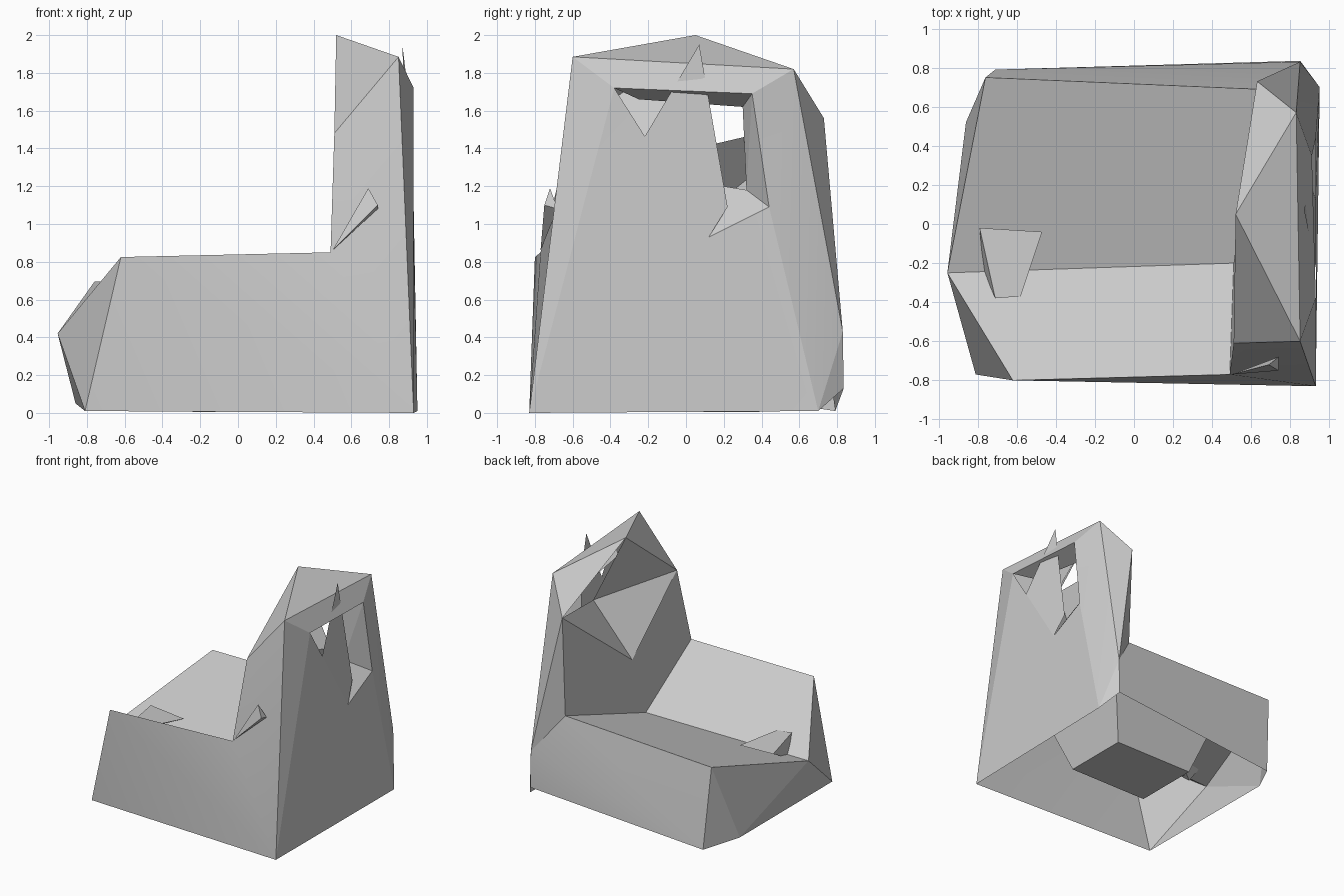
import bpy, bmesh, math

old = bpy.data.objects.get("Cube")
if old:
    bpy.data.objects.remove(old, do_unlink=True)

grey = bpy.data.materials.new("plain grey")
grey.use_nodes = True
colour = (0.6, 0.6, 0.6, 1)
grey.diffuse_color = colour
grey.node_tree.nodes["Principled BSDF"].inputs["Base Color"].default_value = colour


def finish(bm, name):
    """Turn a bmesh into a finished grey object."""
    bmesh.ops.recalc_face_normals(bm, faces=bm.faces[:])
    mesh = bpy.data.meshes.new(name)
    bm.to_mesh(mesh)
    bm.free()
    mesh.materials.append(grey)
    obj = bpy.data.objects.new(name, mesh)
    bpy.context.collection.objects.link(obj)
    bpy.ops.object.select_all(action='DESELECT')
    obj.select_set(True)
    bpy.context.view_layer.objects.active = obj
    bpy.ops.object.shade_smooth_by_angle(angle=math.radians(12))
    return obj


def panels(name, points, faces):
    """Build faceted panels between named corner points."""
    bm = bmesh.new()
    verts = {key: bm.verts.new(co) for key, co in points.items()}
    for face in faces:
        bm.faces.new([verts[key] for key in face.split()])
    return finish(bm, name)


def hull(name, corners):
    """Build a small solid as the hull of a few corners."""
    bm = bmesh.new()
    for co in corners:
        bm.verts.new(co)
    bmesh.ops.convex_hull(bm, input=bm.verts[:])
    return finish(bm, name)


# Corners of the low base
base = dict(
    foot_front_right=(-.81, -.77, .01), foot_front_left=(.93, -.83, 0),
    foot_back_left=(.95, .7, .01), heel_back_left=(.85, .835, .13),
    foot_back_right=(-.71, .79, .01), foot_side=(-.86, .52, .05),
    rim_front_right=(-.62, -.8, .825), rim_front_left=(.49, -.77, .85),
    side_peak=(-.955, -.25, .42), valley_left=(.51, -.2, .45),
    rim_back_right=(-.76, .75, .695), rim_back_left=(.63, .69, .73),
    hip_back=(.85, .83, .43),
)

# Corners of the tall side tower and its dented inner wall
tower = dict(
    top_front=(.85, -.6, 1.885), shoulder=(.51, -.61, 1.48),
    apex=(.52, .05, 2), top_back=(.83, .57, 1.82), top_inner=(.63, .73, 1.56),
    dent_low=(.53, -.05, .94), dent_mid=(.55, -.35, 1.25), dent_deep=(.82, .05, 1.4),
)

# Corners of the window in the outer wall, with its inner lip
window = dict(
    win_front=(.93, -.38, 1.72), win_back=(.91, .35, 1.69),
    win_side=(.93, .44, 1.09), win_low=(.93, .12, .93),
    lip_front=(.8, -.25, 1.66), lip_back=(.75, .3, 1.62),
    lip_side=(.75, .32, 1.18), lip_low=(.78, .2, 1.2),
)

base_faces = [
    "foot_front_right foot_front_left rim_front_right",
    "foot_front_left rim_front_left rim_front_right",
    "rim_front_right rim_front_left valley_left side_peak",
    "side_peak valley_left rim_back_left rim_back_right",
    "foot_front_right rim_front_right side_peak",
    "foot_front_right side_peak foot_side",
    "side_peak rim_back_right foot_side",
    "foot_side rim_back_right foot_back_right",
    "foot_back_right rim_back_right rim_back_left hip_back",
    "foot_back_right hip_back heel_back_left",
]
tower_faces = [
    "foot_front_left top_front shoulder rim_front_left",
    "shoulder top_front apex",
    "apex top_front top_back",
    "apex top_back top_inner",
    "top_inner top_back hip_back",
    "top_inner hip_back rim_back_left",
    "top_back foot_back_left hip_back",
    "hip_back foot_back_left heel_back_left",
    "top_inner rim_back_left dent_low",
    "rim_back_left valley_left dent_low",
    "valley_left rim_front_left dent_mid dent_low",
    "rim_front_left shoulder dent_mid",
    "shoulder dent_low dent_mid",
    "shoulder dent_deep dent_low",
    "shoulder apex dent_deep",
    "top_inner dent_low dent_deep",
]
window_faces = [
    "top_front win_front win_back top_back",
    "top_front foot_front_left win_front",
    "foot_front_left win_low win_front",
    "foot_front_left foot_back_left win_low",
    "foot_back_left win_side win_low",
    "foot_back_left top_back win_side",
    "top_back win_back win_side",
    "win_front win_back lip_back lip_front",
    "win_back lip_side lip_back",
    "win_back win_side lip_side",
    "win_side win_low lip_low lip_side",
]

# Hollow shell, open underneath
panels("seat_and_tower_shell", {**base, **tower, **window},
       base_faces + tower_faces + window_faces)

# Flared block that stands inside the shell and carries the seat
pedestal = []
for spread, z in ((0, .005), (.13, .4)):
    for x in (-.24 - spread, .49 + spread):
        for y in (-.17 - spread, .39 + spread):
            pedestal.append((x, y, z))
hull("inner_pedestal", pedestal)

# Long shard that fills part of the window and pokes out above it
panels("window_shard",
       dict(tip=(.87, .07, 1.95), edge=(.93, -.22, 1.46),
            low=(.93, .12, .93), back=(.9, .22, 1.09)),
       ["tip edge low back"])

# Small chip on the front of the tower
hull("front_chip", [(.5, -.77, .86), (.69, -.72, 1.19),
                    (.74, -.75, 1.1), (.74, -.68, 1.08)])

# Low chip that rises out of the seat valley
hull("seat_chip", [(-.79, -.02, .52), (-.71, -.38, .54), (-.58, -.37, .53),
                   (-.47, -.04, .5), (-.66, -.07, .5), (-.77, -.24, .4)])
